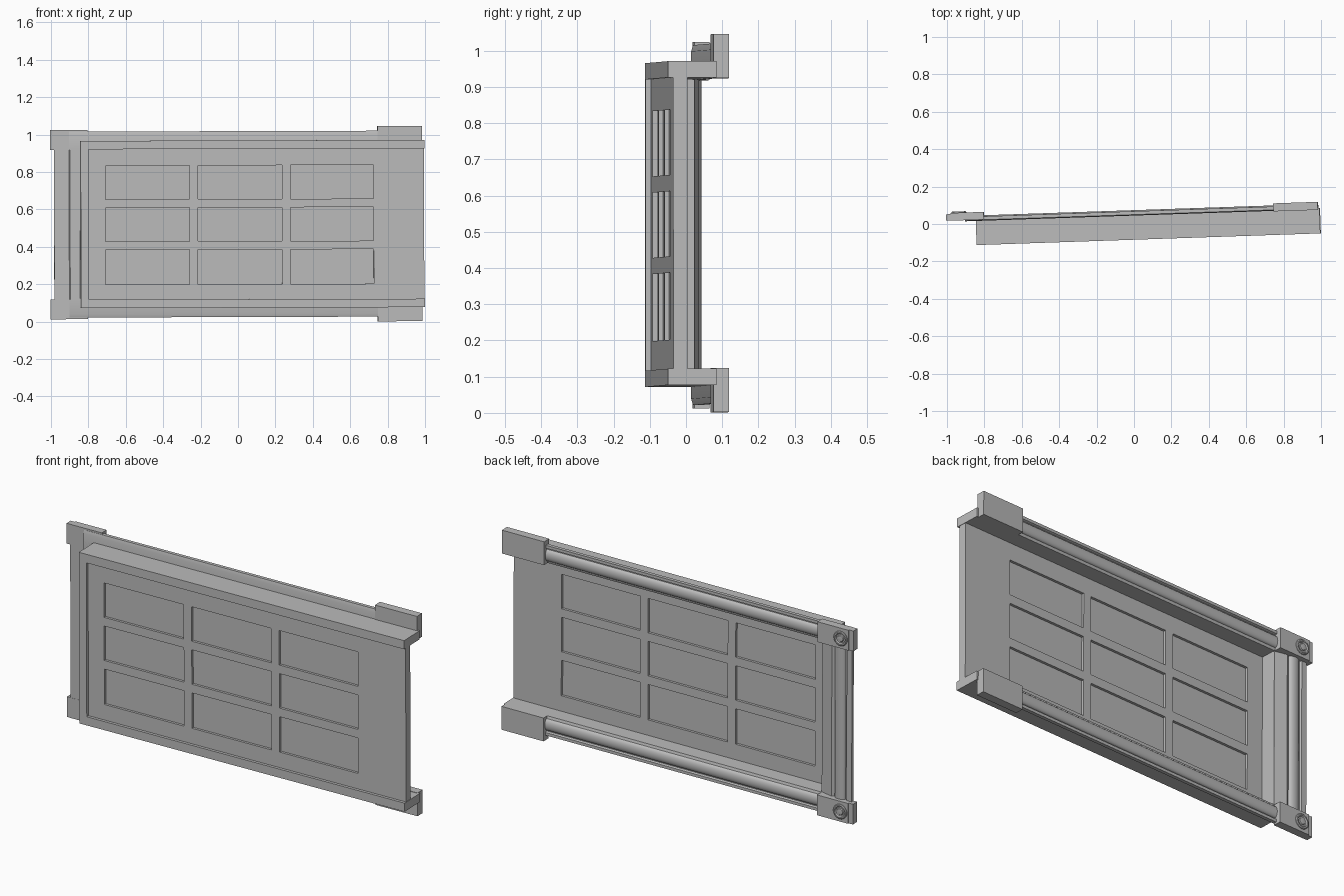
import bpy, bmesh, math
from mathutils import Matrix

cube = bpy.data.objects.get("Cube")
if cube:
    bpy.data.objects.remove(cube)

grey = bpy.data.materials.new("plain grey")
grey.use_nodes = True
colour = (0.5, 0.5, 0.5, 1)
grey.diffuse_color = colour
grey.node_tree.nodes["Principled BSDF"].inputs["Base Color"].default_value = colour

# The whole panel stands slightly turned and tipped
PLACE = Matrix.Rotation(math.atan(0.034), 4, "Z") @ Matrix.Rotation(-0.003, 4, "Y")
MID = 0.521  # height of the mirror plane between upper and lower parts


def finish(name, bm, smooth=False):
    bmesh.ops.recalc_face_normals(bm, faces=bm.faces)
    mesh = bpy.data.meshes.new(name)
    bm.to_mesh(mesh)
    bm.free()
    mesh.materials.append(grey)
    ob = bpy.data.objects.new(name, mesh)
    bpy.context.collection.objects.link(ob)
    ob.matrix_world = PLACE
    if smooth:
        bpy.ops.object.select_all(action="DESELECT")
        ob.select_set(True)
        bpy.context.view_layer.objects.active = ob
        bpy.ops.object.shade_smooth_by_angle(angle=math.radians(30))
    return ob


def prism(name, outline, to_start, to_end, smooth=False):
    """Closed outline swept from one end to the other."""
    bm = bmesh.new()
    a = [bm.verts.new(to_start(p)) for p in outline]
    b = [bm.verts.new(to_end(p)) for p in outline]
    bm.faces.new(a)
    bm.faces.new(b[::-1])
    for i in range(len(a)):
        j = (i + 1) % len(a)
        bm.faces.new((a[i], b[i], b[j], a[j]))
    return finish(name, bm, smooth)


def box(name, x, y, z):
    outline = [(x[0], y[0]), (x[1], y[0]), (x[1], y[1]), (x[0], y[1])]
    return prism(name, outline, lambda p: (*p, z[0]), lambda p: (*p, z[1]))


# Centre panel, with sunk rectangles on both faces
def panel(front, back, depth):
    xs = [-0.81, -0.71, -0.26, -0.215, 0.235, 0.28, 0.725, 0.995]
    zs = [0.11, 0.2, 0.385, 0.43, 0.61, 0.655, 0.835, 0.93]
    bm = bmesh.new()
    rims = []
    for y, step in ((front, depth), (back, -depth)):
        grid = [[bm.verts.new((x, y, z)) for z in zs] for x in xs]
        pockets = []
        for i in range(len(xs) - 1):
            for k in range(len(zs) - 1):
                face = bm.faces.new((grid[i][k], grid[i + 1][k],
                                     grid[i + 1][k + 1], grid[i][k + 1]))
                if i % 2 and k % 2:
                    pockets.append(face)
        rims += [e for e in bm.edges if e.is_boundary and e not in rims]
        for face in pockets:
            verts = list(face.verts)
            bm.faces.remove(face)
            low = [bm.verts.new((v.co.x, y + step, v.co.z)) for v in verts]
            bm.faces.new(low)
            for i in range(4):
                j = (i + 1) % 4
                bm.faces.new((verts[i], verts[j], low[j], low[i]))
    bmesh.ops.bridge_loops(bm, edges=rims)
    finish("centre_panel", bm)


panel(-0.069, -0.029, 0.013)

# Tray frame: side wall and two flanges, open at the far end
box("frame_side", (-0.842, -0.8), (-0.084, 0.051), (0.074, 0.968))
for name, z in (("frame_top", (0.923, 0.968)), ("frame_bottom", (0.074, 0.119))):
    box(name, (-0.842, 0.997), (-0.084, 0.051), z)

# Moulded rails behind the frame: (distance outward, depth)
bulge = [(0.043 - 0.03 * math.cos(t), 0.058 + 0.016 * math.sin(t))
         for t in (math.pi * i / 10 for i in range(11))]
moulding = ([(0, 0.045), (0, 0.054)] + bulge
            + [(0.078, 0.058), (0.082, 0.068), (0.097, 0.068), (0.097, 0.05),
               (0.08, 0.045)])
for name, s in (("top_rail", 1), ("bottom_rail", -1)):
    prism(name, moulding,
          lambda p: (-0.9, p[1], MID + s * (0.4 + p[0])),
          lambda p: (0.85, p[1], MID + s * (0.4 + p[0])), True)

upright = [(-0.8, 0.045), (-0.8, 0.05), (-0.865, 0.066)]
upright += [(-0.867 - d, y) for d, y in bulge]
upright += [(-0.947, 0.058), (-0.951, 0.068), (-0.98, 0.068), (-0.98, 0.052),
            (-0.9, 0.052), (-0.895, 0.045)]
prism("side_rail", upright, lambda p: (*p, 0.08), lambda p: (*p, 0.96), True)


# Round screw caps: stepped ring around a low dome
def screw(name, x, y, z):
    profile = [(0.038, -0.005), (0.038, 0.004), (0.034, 0.007), (0.028, 0.007),
               (0.024, 0.001), (0.018, 0.001), (0.015, 0.005), (0, 0.007)]
    n = 24
    bm = bmesh.new()
    rings = []
    for r, h in profile[:-1]:
        rings.append([bm.verts.new((x + r * math.cos(math.tau * i / n), y + h,
                                    z + r * math.sin(math.tau * i / n)))
                      for i in range(n)])
    tip = bm.verts.new((x, y + profile[-1][1], z))
    for i in range(n):
        j = (i + 1) % n
        for a, b in zip(rings, rings[1:]):
            bm.faces.new((a[i], a[j], b[j], b[i]))
        bm.faces.new((rings[-1][i], rings[-1][j], tip))
    finish(name, bm, True)


# Corner blocks at the screwed end, and longer blocks at the open end
for name, s in (("upper", 1), ("lower", -1)):
    inner = MID + s * 0.4
    box(name + "_corner_block", (-0.975, -0.8), (0.051, 0.092),
        sorted((inner, MID + s * 0.506)))
    box(name + "_corner_edge", (-1.0, -0.975), (0.052, 0.086),
        sorted((inner, MID + s * 0.506)))
    box(name + "_end_block", (0.75, 0.988), (0.042, 0.085),
        sorted((inner, MID + s * 0.522)))
    screw(name + "_screw", -0.932, 0.092, MID + s * 0.453)
